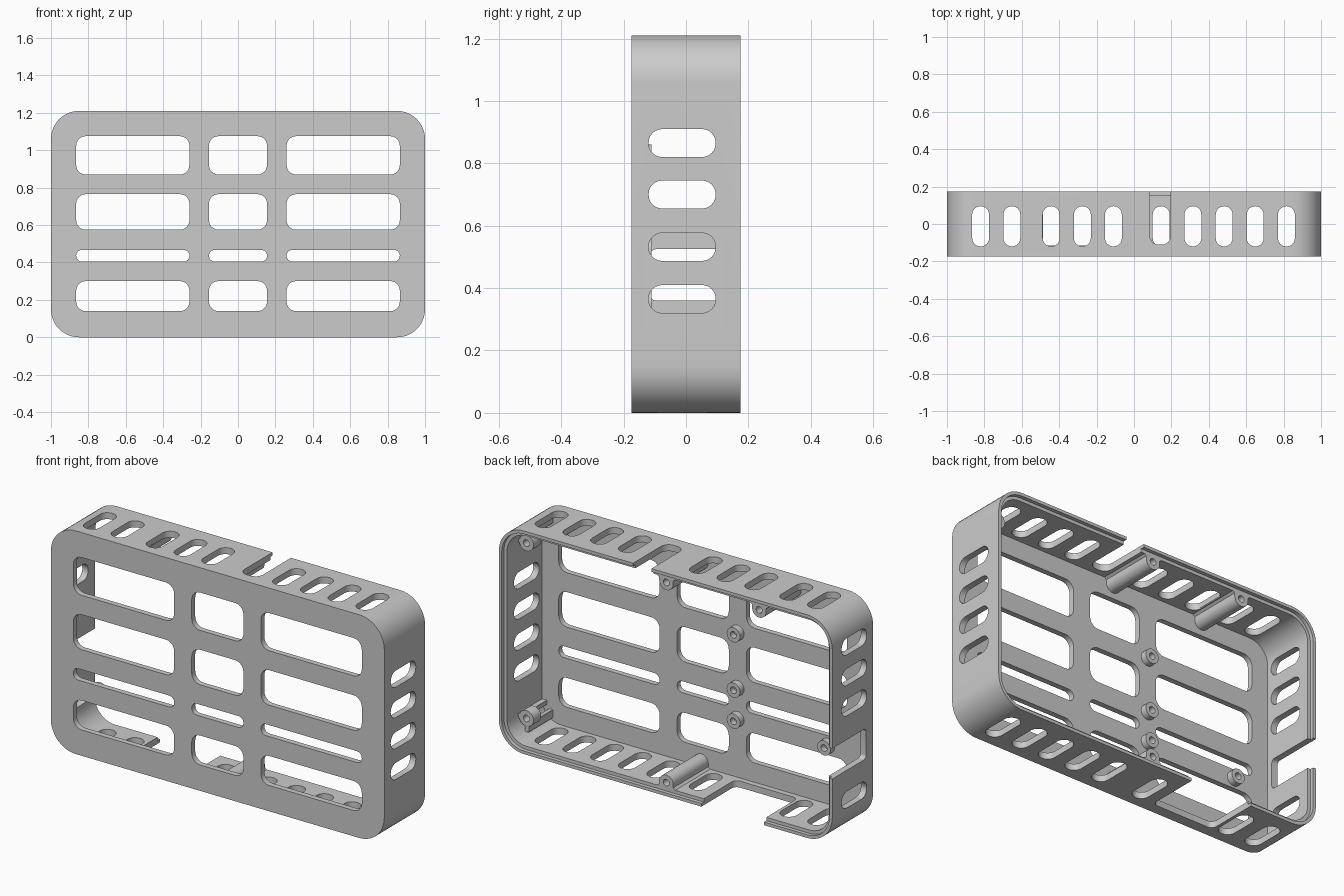
import bpy, bmesh, math

if "Cube" in bpy.data.objects:
    bpy.data.objects.remove(bpy.data.objects["Cube"])

W, H, D = 2.0, 1.21, 0.35          # width, height, depth
PLATE = -0.145                      # inner face of the front plate
WALL, LIP = 0.035, 0.017            # wall thickness, rim thickness

grey = bpy.data.materials.new("light_grey")
grey.diffuse_color = (0.6, 0.6, 0.6, 1)
grey.use_nodes = True
grey.node_tree.nodes["Principled BSDF"].inputs["Base Color"].default_value = grey.diffuse_color


def rounded(a0, a1, b0, b1, r, seg=6):
    """Rounded rectangle outline in two axes."""
    pts = []
    for ca, cb, start in ((a1 - r, b1 - r, 0), (a0 + r, b1 - r, 90),
                          (a0 + r, b0 + r, 180), (a1 - r, b0 + r, 270)):
        for i in range(seg + 1):
            t = math.radians(start + 90 * i / seg)
            pts.append((ca + r * math.cos(t), cb + r * math.sin(t)))
    return pts


def circle(cx, cz, r, n=24):
    return [(cx + r * math.cos(2 * math.pi * i / n),
             cz + r * math.sin(2 * math.pi * i / n)) for i in range(n)]


def place(p, axis, h):
    a, b = p
    return {"x": (h, a, b), "y": (a, h, b), "z": (a, b, h)}[axis]


def loft(bm, sections, axis):
    """Capped solid through a list of (outline, height) sections."""
    loops = [[bm.verts.new(place(p, axis, h)) for p in o] for o, h in sections]
    new = [bm.faces.new(loops[0]), bm.faces.new(loops[-1])]
    n = len(loops[0])
    for lo, hi in zip(loops, loops[1:]):
        for i in range(n):
            j = (i + 1) % n
            new.append(bm.faces.new((lo[i], lo[j], hi[j], hi[i])))
    bmesh.ops.recalc_face_normals(bm, faces=new)


def prism(bm, outline, axis, lo, hi):
    loft(bm, [(outline, lo), (outline, hi)], axis)


def to_object(name, bm):
    me = bpy.data.meshes.new(name)
    bm.to_mesh(me)
    bm.free()
    ob = bpy.data.objects.new(name, me)
    bpy.context.collection.objects.link(ob)
    me.materials.append(grey)
    return ob


def cut(ob, bm):
    """Subtract the solids in bm from the object, then drop the cutter."""
    cutter = to_object("cutter", bm)
    cutter.hide_render = True
    mod = ob.modifiers.new("cut", "BOOLEAN")
    mod.operation, mod.solver, mod.object = "DIFFERENCE", "EXACT", cutter
    bpy.context.view_layer.objects.active = ob
    bpy.ops.object.modifier_apply(modifier=mod.name)
    bpy.data.objects.remove(cutter)


def smooth(ob):
    for p in ob.data.polygons:
        p.use_smooth = True
    ob.data.set_sharp_from_angle(angle=math.radians(30))


# Shell: front plate, walls and stepped rim in one closed skin
def rim(inset):
    return rounded(-W / 2 + inset, W / 2 - inset, inset, H - inset, 0.15 - inset, 12)


bm = bmesh.new()
loft(bm, [(rim(0), -D / 2), (rim(0), D / 2), (rim(LIP), D / 2), (rim(LIP), 0.155),
          (rim(WALL), 0.155), (rim(WALL), PLATE)], "y")
shell = to_object("case_shell", bm)

# Front windows
bm = bmesh.new()
for x0, x1 in ((-0.865, -0.26), (-0.155, 0.155), (0.26, 0.865)):
    for z0, z1, r in ((0.87, 1.075, 0.05), (0.575, 0.765, 0.05),
                      (0.405, 0.467, 0.03), (0.14, 0.30, 0.05)):
        prism(bm, rounded(x0, x1, z0, z1, r), "y", -0.3, -0.13)
# Vent slots in the top and bottom walls
top_x = (-0.82, -0.653, -0.443, -0.276, -0.11, 0.315, 0.482, 0.648, 0.815)
bottom_x = (-0.82, -0.653, -0.11, 0.145, 0.315, 0.482, 0.648, 0.815)
for xs, z0, z1 in ((top_x, H - 0.05, H + 0.1), (bottom_x, -0.1, 0.05)):
    for x in xs:
        prism(bm, rounded(x - 0.045, x + 0.045, -0.12, 0.095, 0.044), "z", z0, z1)
# Vent slots in the side walls
for zs, x0, x1 in (((0.365, 0.532, 0.70, 0.865), 0.95, 1.1),
                   ((0.20, 0.70, 0.865, 1.03), -1.1, -0.95)):
    for z in zs:
        prism(bm, rounded(-0.12, 0.095, z - 0.045, z + 0.045, 0.044), "x", x0, x1)
# Connector openings running out through the rim
prism(bm, rounded(0.085, 0.195, -0.11, 0.4, 0.045), "z", H - 0.05, H + 0.1)
prism(bm, rounded(-0.59, -0.215, -0.115, 0.4, 0.03), "z", -0.1, 0.05)
prism(bm, rounded(-0.115, 0.4, 0.36, 0.525, 0.02), "x", -1.1, -0.95)
cut(shell, bm)
smooth(shell)

# Mounting bosses on the front plate
for i, (x, z) in enumerate(((-0.207, 0.82), (-0.207, 0.52), (-0.207, 0.352), (-0.75, 0.352))):
    bm = bmesh.new()
    prism(bm, circle(x, z, 0.04), "y", PLATE - 0.005, -0.11)
    boss = to_object(f"board_boss_{i + 1}", bm)
    bm = bmesh.new()
    prism(bm, circle(x, z, 0.018), "y", -0.142, 0)
    cut(boss, bm)
    smooth(boss)


# Screw channels along the top and bottom walls, with flared feet
def channel(name, x, wall_z, inward):
    r, c = 0.042, 0.062
    out = [(x - 0.06, wall_z + inward * 0.03), (x - r, wall_z + inward * 0.045)]
    for i in range(13):
        t = math.pi * (1 - i / 12)
        out.append((x + r * math.cos(t), wall_z + inward * (c + r * math.sin(t))))
    out += [(x + r, wall_z + inward * 0.045), (x + 0.06, wall_z + inward * 0.03)]
    bm = bmesh.new()
    prism(bm, out, "y", PLATE - 0.005, 0.155)
    ob = to_object(name, bm)
    bm = bmesh.new()
    prism(bm, circle(x, wall_z + inward * c, 0.018), "y", 0.0, 0.3)
    cut(ob, bm)
    smooth(ob)


channel("top_screw_channel_middle", 0.01, H, -1)
channel("top_screw_channel_side", -0.547, H, -1)
channel("bottom_screw_channel", 0.01, 0, 1)

# Corner posts on the right wall, each tied to the wall by a web
for name, z, s in (("upper", 1.085, 1), ("lower", 0.135, -1)):
    bm = bmesh.new()
    prism(bm, circle(0.912, z, 0.043), "y", 0.0, 0.065)
    post = to_object(name + "_corner_post", bm)
    bm = bmesh.new()
    prism(bm, circle(0.912, z, 0.018), "y", 0.01, 0.2)
    cut(post, bm)
    smooth(post)
    bm = bmesh.new()
    prism(bm, rounded(0.935, 0.975, z - 0.012, z + 0.012, 0.002, 1), "y", PLATE, 0.06)
    z0, z1 = sorted((z + s * 0.03, z + s * 0.075))
    prism(bm, rounded(0.90, 0.924, z0, z1, 0.002, 1), "y", PLATE, 0.06)
    to_object(name + "_post_web", bm)
